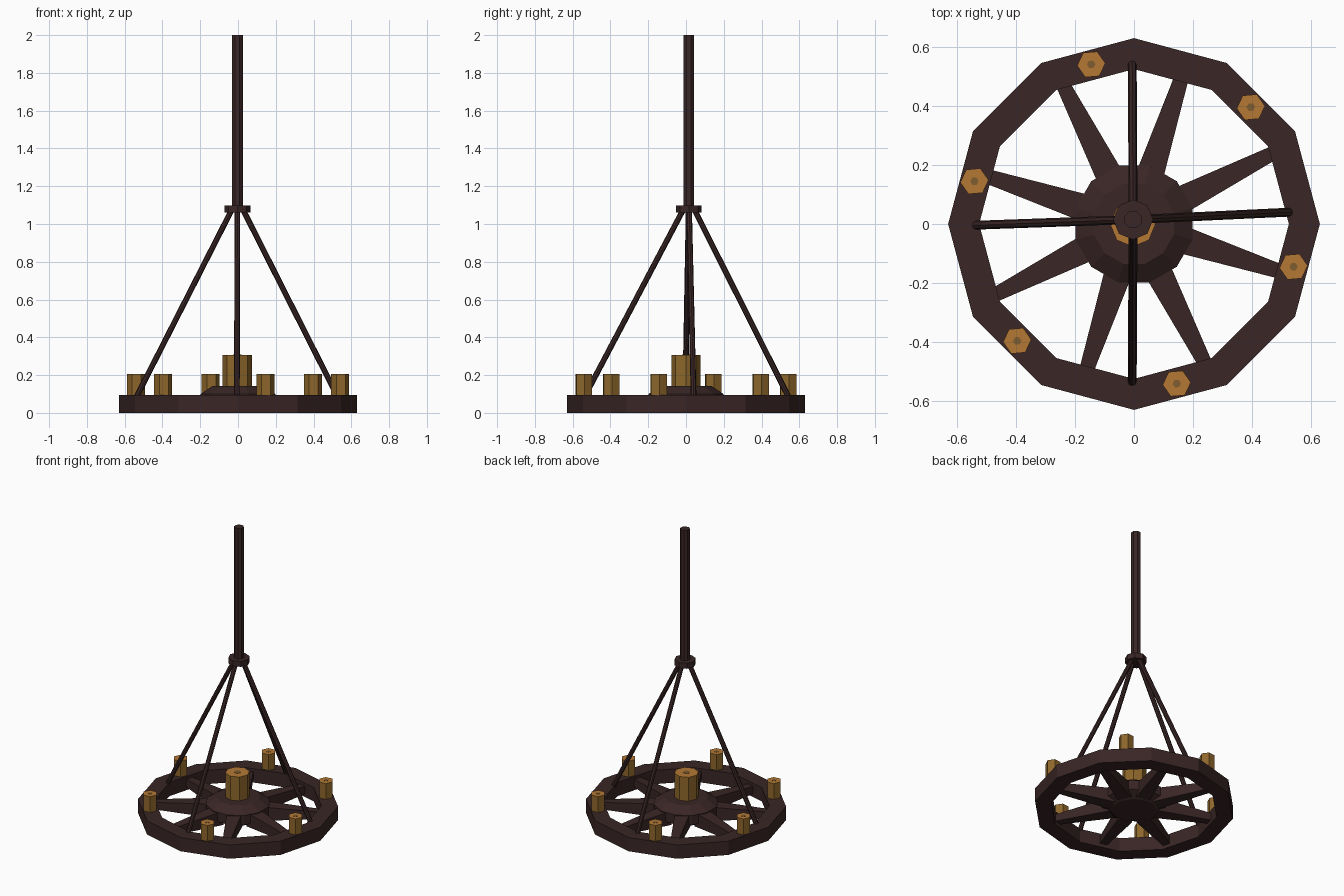
import bpy, bmesh, math
from mathutils import Vector

if "Cube" in bpy.data.objects:
    bpy.data.objects.remove(bpy.data.objects["Cube"])


def mat(name, rgb):
    m = bpy.data.materials.new(name)
    m.diffuse_color = (*rgb, 1)
    m.use_nodes = True
    m.node_tree.nodes["Principled BSDF"].inputs["Base Color"].default_value = m.diffuse_color
    return m


WOOD = mat("dark_wood", (0.042, 0.019, 0.019))
SIDE = mat("candle_side", (0.27, 0.135, 0.024))
TOP = mat("candle_top", (0.46, 0.19, 0.034))
WICK = mat("wick_brown", (0.21, 0.11, 0.03))


def lathe(name, profile, sides, mats, turn=0, center=(0, 0), closed=False):
    """Revolve (radius, z) points; open profiles get end caps."""
    bm = bmesh.new()
    rings = []
    for r, z in profile:
        ring = []
        for i in range(sides):
            a = math.radians(turn) + 2 * math.pi * i / sides
            ring.append(bm.verts.new((center[0] + r * math.cos(a), center[1] + r * math.sin(a), z)))
        rings.append(ring)
    pairs = list(zip(rings, rings[1:]))
    if closed:
        pairs.append((rings[-1], rings[0]))
    else:
        bm.faces.new(rings[0])
        bm.faces.new(rings[-1])
    for lo, hi in pairs:
        for i in range(sides):
            j = (i + 1) % sides
            bm.faces.new((lo[i], lo[j], hi[j], hi[i]))
    bmesh.ops.recalc_face_normals(bm, faces=bm.faces)
    if len(mats) > 1:
        for f in bm.faces:
            f.material_index = 1 if f.normal.z > 0.5 else 0
    return finish(name, bm, mats)


def finish(name, bm, mats):
    me = bpy.data.meshes.new(name)
    bm.to_mesh(me)
    bm.free()
    for m in mats:
        me.materials.append(m)
    ob = bpy.data.objects.new(name, me)
    bpy.context.collection.objects.link(ob)
    return ob


def bar(name, p, q, r1, r2, sides, turn=0):
    """Tapered bar between two points."""
    p, q = Vector(p), Vector(q)
    ob = lathe(name, [(r1, 0), (r2, (q - p).length)], sides, [WOOD], turn)
    ob.location = p
    ob.rotation_mode = 'QUATERNION'
    ob.rotation_quaternion = (q - p).to_track_quat('Z', 'Y')
    return ob


def candle(name, x, y, r, z0, z1, sides, turn):
    lathe(name, [(r, z0), (r, z1)], sides, [SIDE, TOP], turn, (x, y))
    lathe(name + "_wick", [(r * 0.3, z1 - 0.01), (r * 0.3, z1 + 0.002)], 6, [WICK], turn, (x, y))


# wheel rim
lathe("wheel_rim", [(0.63, 0), (0.63, 0.095), (0.525, 0.095), (0.525, 0)], 12, [WOOD], closed=True)

# hub, bevelled above and below
lathe("hub", [(0.14, 0.0), (0.205, 0.035), (0.205, 0.1), (0.14, 0.142)], 12, [WOOD], 15)

# spokes, tapering outwards
for k in range(8):
    a = math.radians(27 + 45 * k)
    d = Vector((math.cos(a), math.sin(a), 0))
    h = Vector((0, 0, 0.05))
    bar(f"spoke_{k}", d * 0.15 + h, d * 0.53 + h, 0.068, 0.034, 4, 45)

# candles on the rim and the large one in the middle
for k in range(6):
    a = math.radians(45 + 60 * k)
    candle(f"rim_candle_{k}", 0.56 * math.cos(a), 0.56 * math.sin(a), 0.048, 0.09, 0.205, 6, 5)
candle("centre_candle", -0.004, 0, 0.077, 0.135, 0.307, 8, 0)

# hanging pole and collar
C = (-0.003, 0.015)
lathe("pole", [(0.031, 1.08), (0.031, 2.0)], 8, [WOOD], 22.5, C)
lathe("collar", [(0.068, 1.06), (0.068, 1.098)], 8, [WOOD], 0, C)

# four slanted hanging rods
ends = {"left": (-0.535, -0.004), "right": (0.525, 0.04), "front": (-0.006, -0.535), "back": (-0.006, 0.54)}
for side, (x, y) in ends.items():
    d = Vector((x - C[0], y - C[1])).normalized() * 0.03
    bar(f"rod_{side}", (C[0] + d.x, C[1] + d.y, 1.075), (x, y, 0.09), 0.015, 0.015, 8)
